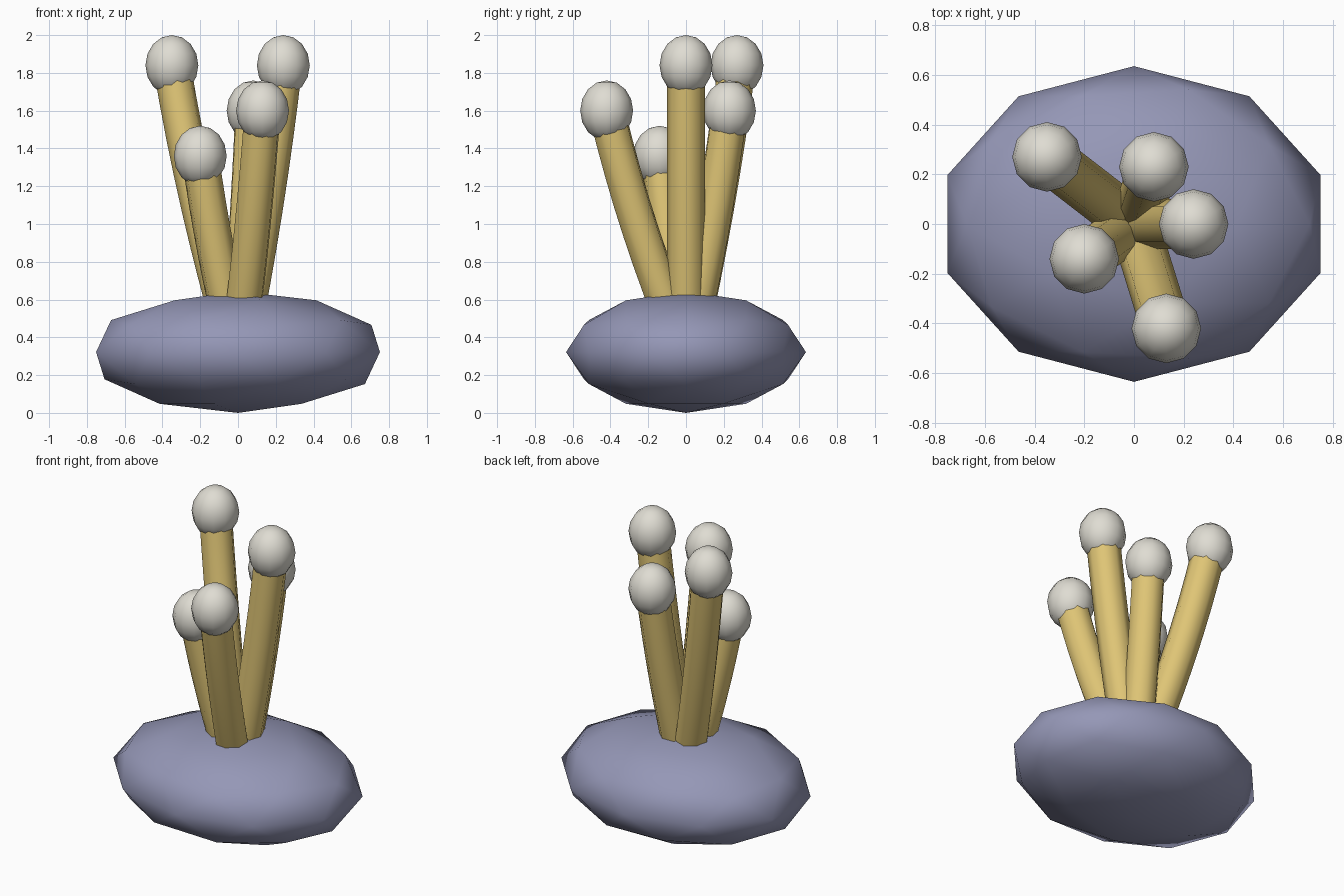
import bpy
from mathutils import Vector

default = bpy.data.objects.get("Cube")
if default:
    bpy.data.objects.remove(default, do_unlink=True)


def make_material(name, rgb):
    mat = bpy.data.materials.new(name)
    mat.use_nodes = True
    colour = (*rgb, 1.0)
    mat.diffuse_color = colour
    bsdf = mat.node_tree.nodes["Principled BSDF"]
    bsdf.inputs["Base Color"].default_value = colour
    bsdf.inputs["Roughness"].default_value = 0.8
    return mat


stone = make_material("slate blue stone", (0.30, 0.31, 0.47))
stalk_mat = make_material("sandy yellow", (0.74, 0.56, 0.18))
tip_mat = make_material("pale cream", (0.74, 0.72, 0.65))


def finish(name, mat):
    """Name, colour and smooth the active object."""
    obj = bpy.context.object
    obj.name = name
    obj.data.materials.clear()
    obj.data.materials.append(mat)
    bpy.ops.object.shade_smooth()
    return obj


# Rock: a flattened low-poly ball
bpy.ops.mesh.primitive_ico_sphere_add(subdivisions=2, radius=1, location=(0, 0, 0.322))
bpy.context.object.scale = (0.79, 0.635, 0.322)
bpy.ops.object.transform_apply(location=False, rotation=False, scale=True)
finish("rock_base", stone)

ROOT = Vector((0, 0, 0.32))


def add_stalk(name, tip):
    """Eight-sided tube that leans out and then bends upward."""
    end = Vector(tip)
    lean = end - ROOT
    bend = ROOT + Vector((lean.x * 0.64, lean.y * 0.64, lean.z * 0.5))
    curve = bpy.data.curves.new(name, "CURVE")
    curve.dimensions = "3D"
    curve.bevel_depth = 0.1
    curve.bevel_resolution = 2
    curve.resolution_u = 8
    curve.use_fill_caps = True
    spline = curve.splines.new("BEZIER")
    spline.bezier_points.add(1)
    for point, pos in zip(spline.bezier_points, (ROOT, end)):
        point.handle_left_type = point.handle_right_type = "FREE"
        point.co = pos
        handle = pos.lerp(bend, 2 / 3)
        point.handle_left = handle
        point.handle_right = handle
    obj = bpy.data.objects.new(name, curve)
    bpy.context.collection.objects.link(obj)
    bpy.ops.object.select_all(action="DESELECT")
    obj.select_set(True)
    bpy.context.view_layer.objects.active = obj
    bpy.ops.object.convert(target="MESH")
    finish(name, stalk_mat)


def add_tip(name, centre):
    """Slightly tall ball capping a stalk."""
    bpy.ops.mesh.primitive_uv_sphere_add(segments=12, ring_count=8, radius=1, location=centre)
    bpy.context.object.scale = (0.14, 0.14, 0.16)
    bpy.ops.object.transform_apply(location=False, rotation=False, scale=True)
    finish(name, tip_mat)


# Five stalks fanning out of the rock, each with its tip
tips = {
    "back_right": (-0.35, 0.27, 1.84),
    "left": (0.24, 0.0, 1.84),
    "back": (0.08, 0.23, 1.60),
    "front": (0.13, -0.42, 1.60),
    "front_right": (-0.20, -0.14, 1.36),
}
for place, centre in tips.items():
    add_stalk(place + "_stalk", centre)
    add_tip(place + "_tip", centre)
